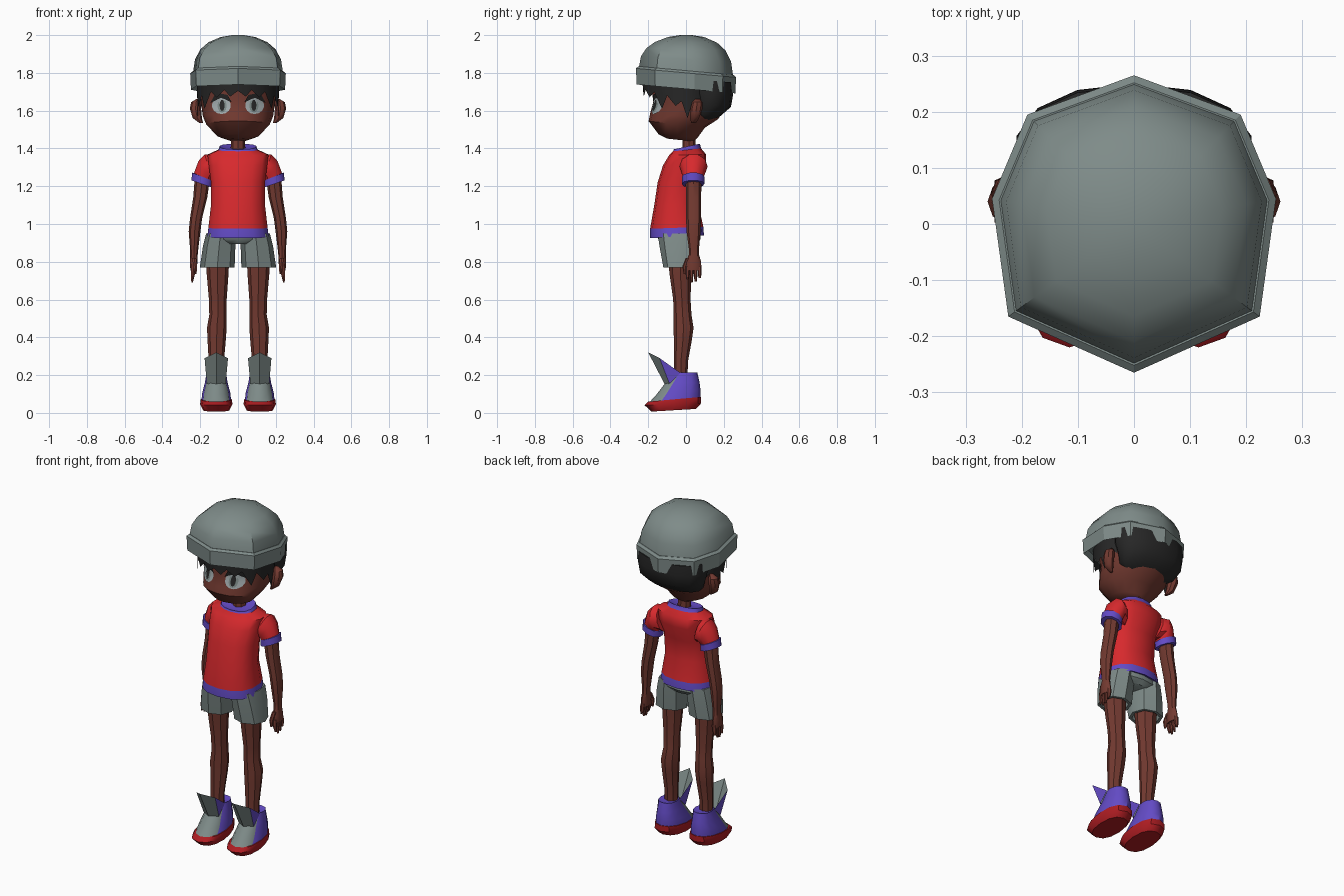
import bpy, bmesh, math

def mat(name, r, g, b):
    m = bpy.data.materials.new(name)
    m.diffuse_color = (r, g, b, 1)
    return m

SKIN = mat("brown_skin", 0.17, 0.042, 0.03)
RED = mat("shirt_red", 0.68, 0.022, 0.026)
PURPLE = mat("trim_purple", 0.125, 0.07, 0.56)
GREY = mat("cloth_grey", 0.21, 0.26, 0.25)
HAIR = mat("black_hair", 0.02, 0.02, 0.02)
SOLE = mat("sole_red", 0.42, 0.012, 0.016)
EYE = mat("eye_grey", 0.36, 0.41, 0.42)

def make(name, verts, faces, mats, idx=None, mirror=False, smooth=40):
    me = bpy.data.meshes.new(name)
    me.from_pydata(verts, [], faces)
    for m in mats:
        me.materials.append(m)
    if idx:
        me.polygons.foreach_set("material_index", idx)
    bm = bmesh.new()
    bm.from_mesh(me)
    bmesh.ops.recalc_face_normals(bm, faces=bm.faces)
    bm.to_mesh(me)
    bm.free()
    ob = bpy.data.objects.new(name, me)
    bpy.context.collection.objects.link(ob)
    bpy.ops.object.select_all(action='DESELECT')
    ob.select_set(True)
    bpy.context.view_layer.objects.active = ob
    if smooth:
        bpy.ops.object.shade_smooth_by_angle(angle=math.radians(smooth))
    if mirror:
        mod = ob.modifiers.new("mirror", 'MIRROR')
        mod.use_mirror_merge = False
    return ob

def skin(name, rings, mats, rule=None, caps=True, **kw):
    """Bridge rings of equal length; rule(band, side) gives the material."""
    n = len(rings[0])
    verts = [p for r in rings for p in r]
    faces, idx = [], []
    for b in range(len(rings) - 1):
        for i in range(n):
            j = (i + 1) % n
            faces.append((b*n + i, b*n + j, b*n + n + j, b*n + n + i))
            idx.append(rule(b, i) if rule else 0)
    if caps:
        last = len(rings) - 1
        faces += [tuple(range(n)), tuple(range(last*n, last*n + n))]
        idx += [rule(0, n // 2) if rule else 0, rule(last - 1, n // 2) if rule else 0]
    return make(name, verts, faces, mats, idx, **kw)

def oval(c, n, power=1.0):
    """Ring from (cx, cy, cz, rx, ry, slope_x, slope_y), first point at the front."""
    cx, cy, cz, rx, ry, sx, sy = (tuple(c) + (0, 0))[:7]
    out = []
    for i in range(n):
        a = 2*math.pi*i/n
        s, k = math.sin(a), -math.cos(a)
        dx = rx*math.copysign(abs(s)**power, s)
        dy = ry*math.copysign(abs(k)**power, k)
        out.append((cx + dx, cy + dy, cz + sx*dx + sy*dy))
    return out

def loft(name, data, mats, n=10, power=1.0, **kw):
    return skin(name, [oval(c, n, power) for c in data], mats, **kw)

def body(zf, zb, hw, yf, yb):
    """Centred section given by its front and back heights and depths."""
    return (0, (yf + yb)/2, (zf + zb)/2, hw, (yb - yf)/2, 0, (zb - zf)/(yb - yf))

# Hat: eight-sided band and dome
half = [(0.19, 0.195), (0.253, 0.045), (0.224, -0.165)]
plan = [(0, 0.265)] + half + [(0, -0.265)] + [(-x, y) for x, y in half[::-1]]
def hat_ring(s, z, tilt):
    return [(x*s, y*s, z - tilt*y*s) for x, y in plan]
skin("hat_band", [hat_ring(0.9, 1.74, .09), hat_ring(0.985, 1.715, .09), hat_ring(1, 1.80, .09),
                  hat_ring(0.95, 1.812, .09), hat_ring(0.9, 1.81, .09)], [GREY], smooth=25)
skin("hat_dome", [hat_ring(0.945, 1.80, .09), hat_ring(0.90, 1.873, .06), hat_ring(0.79, 1.925, .03),
                  hat_ring(0.62, 1.962, .01), hat_ring(0.36, 1.99, 0), hat_ring(0.12, 2.0, 0)],
     [GREY], smooth=50)

# Head
head = [(1.452, 1.437, .05, -.10, .04), (1.475, 1.455, .11, -.145, .06), (1.545, 1.51, .168, -.198, .10),
        (1.585, 1.555, .186, -.19, .17), (1.65, 1.62, .195, -.172, .21), (1.77, 1.75, .205, -.195, .22)]
loft("head", [body(*h) for h in head], [SKIN], n=16)
loft("neck", [(0, .015, 1.36, .04, .035), (0, .015, 1.48, .036, .034)], [SKIN], n=8)
loft("ear", [(.195, .04, 1.535, .01, .012), (.215, .045, 1.56, .024, .024), (.225, .055, 1.61, .03, .032),
             (.222, .06, 1.645, .026, .027), (.21, .06, 1.662, .01, .012)], [SKIN], n=8, mirror=True)

# Hair: rounded back and a jagged fringe
loft("hair_back", [body(1.545, 1.525, .10, .03, .09), body(1.59, 1.565, .176, .03, .175),
                   body(1.645, 1.62, .202, .02, .238), body(1.70, 1.69, .214, .0, .25),
                   body(1.77, 1.75, .214, .0, .245)], [HAIR], n=14, power=.9)
teeth = [(0, 1.705), (11, 1.675), (20, 1.71), (32, 1.67), (42, 1.70), (56, 1.61), (64, 1.68),
         (76, 1.625), (84, 1.65), (93, 1.56), (101, 1.63), (112, 1.66), (120, 1.64)]
verts, faces = [], []
for a, z in teeth:
    s, c = math.sin(math.radians(a)), math.cos(math.radians(a))
    yr = .232 if c > 0 else .16
    verts += [(.218*s, -yr*c, 1.77), (.214*s, -(yr - .005)*c, z)]
for i in range(len(teeth) - 1):
    faces.append((2*i, 2*i + 2, 2*i + 3, 2*i + 1))
make("hair_fringe", verts, faces, [HAIR], mirror=True)

# Eyes: thin plates following the face
def face_y(x, z):
    for a, b in zip(head, head[1:]):
        if a[0] <= z <= b[0]:
            t = (z - a[0])/(b[0] - a[0])
            hw, yf, yb = (a[k] + (b[k] - a[k])*t for k in (2, 3, 4))
            cy = (yf + yb)/2
            return cy - (cy - yf)*math.sqrt(max(0, 1 - (x/hw)**2))
    return 0

def plate(name, pts, m, lift):
    cx, cz = (sum(p[k] for p in pts)/len(pts) for k in (0, 1))
    vs = [(x, face_y(x, z) - lift, z) for x, z in pts + [(cx, cz)]]
    n = len(pts)
    make(name, vs, [(i, (i + 1) % n, n) for i in range(n)], [m], mirror=True)

def disc(cx, cz, rx, rz, n=14):
    return [(cx + rx*math.sin(2*math.pi*i/n), cz + rz*math.cos(2*math.pi*i/n)) for i in range(n)]

plate("eye", disc(.088, 1.628, .05, .046), EYE, .002)
plate("iris", disc(.084, 1.626, .024, .036), GREY, .004)
plate("pupil", disc(.084, 1.628, .013, .03), HAIR, .006)
plate("eyelash", [(.034, 1.645), (.06, 1.668), (.09, 1.673), (.12, 1.665), (.146, 1.64),
                  (.125, 1.682), (.09, 1.69), (.055, 1.683)], HAIR, .005)

# Shirt with hem and collar
shirt = [(.94, .95, .14, -.15, .07), (.925, .94, .166, -.19, .095), (.975, .985, .160, -.19, .092),
         (1.10, 1.10, .146, -.168, .066), (1.22, 1.22, .146, -.15, .075), (1.31, 1.31, .158, -.122, .108),
         (1.363, 1.37, .165, -.09, .105), (1.385, 1.40, .105, -.068, .08), (1.395, 1.425, .098, -.066, .074),
         (1.39, 1.41, .06, -.045, .05)]
loft("shirt", [body(*s) for s in shirt], [RED, PURPLE], n=14, power=.85,
     rule=lambda b, i: 1 if b < 2 or b >= 7 else 0)

# Sleeves and cuffs
loft("sleeve", [(.125, .035, 1.30, .018, .06, 4, 0), (.157, .04, 1.305, .02, .074, 3.3, 0),
                (.176, .04, 1.28, .035, .066, 1.6, 0), (.188, .038, 1.245, .048, .054, .5, 0)],
     [RED], n=10, mirror=True)
loft("cuff", [(.188, .038, 1.25, .045, .05, .45, 0), (.188, .038, 1.25, .057, .06, .4, 0),
              (.192, .038, 1.212, .058, .06, .35, 0), (.192, .038, 1.212, .042, .045, .35, 0)],
     [PURPLE], n=10, mirror=True)

# Arms, palms and fingers
loft("arm", [(.19, .04, 1.23, .04, .042), (.20, .04, 1.14, .037, .04), (.222, .04, 1.03, .032, .04),
             (.23, .04, .96, .031, .037), (.232, .042, .87, .022, .027), (.233, .042, .84, .02, .026),
             (.235, .04, .80, .02, .04), (.235, .04, .755, .017, .042)], [SKIN], n=8, mirror=True)
for k in range(4):
    y, tip = .008 + .0215*k, (.705, .69, .695, .715)[k]
    loft("finger", [(.235, y, .775, .014, .0105), (.238, y, .735, .012, .010), (.243, y, tip, .005, .006)],
         [SKIN], n=6, mirror=True)
loft("thumb", [(.232, .01, .82, .012, .012), (.226, -.008, .775, .012, .011), (.224, -.006, .735, .005, .006)],
     [SKIN], n=6, mirror=True)

# Shorts
loft("shorts_hips", [(0, -.035, .895, .10, .09), (0, -.035, .92, .155, .112), (0, -.04, .97, .15, .115)],
     [GREY], n=12, power=.85)
loft("shorts_leg", [(.092, -.038, .95, .077, .112), (.1, -.035, .88, .086, .105), (.11, -.032, .77, .092, .088),
                    (.11, -.032, .77, .075, .072), (.11, -.032, .81, .065, .065)],
     [GREY], n=8, power=.9, mirror=True)

# Legs
loft("leg", [(.108, -.03, .84, .062, .064), (.108, -.03, .74, .058, .058), (.107, -.022, .60, .047, .046),
             (.106, -.018, .52, .046, .047), (.112, -.013, .45, .052, .053), (.113, -.017, .38, .048, .047),
             (.115, -.027, .27, .04, .037), (.115, -.028, .17, .038, .036)], [SKIN], n=8, mirror=True)

# Shoes: sole, then upper with a pale front
loft("sole", [(.115, -.065, .014, .07, .118, 0, .06), (.115, -.07, .046, .086, .15, 0, .03),
              (.115, -.06, .072, .082, .14, 0, .09)], [SOLE], n=12, power=.85, mirror=True)
loft("shoe", [(.115, -.058, .07, .078, .134, 0, .09), (.115, -.04, .108, .074, .117, 0, .1),
              (.115, -.018, .16, .06, .09), (.115, -.002, .213, .052, .062), (.115, -.004, .205, .038, .04)],
     [PURPLE, GREY], n=12, power=.9, mirror=True,
     rule=lambda b, i: 1 if b < 3 and (i < 2 or i > 9) else 0)

# Flared shoe tongue: grey front with purple flanks
tongue = [(0, -.112, .15), (0, -.2, .32)]
for s in (-1, 1):
    tongue += [(s*.05, -.088, .155), (s*.062, -.14, .29), (s*.05, -.03, .212)]
make("shoe_tongue", [(x + .115, y, z) for x, y, z in tongue],
     [(0, 1, 3, 2), (0, 5, 6, 1), (2, 3, 4), (5, 7, 6)], [GREY, PURPLE], [0, 0, 1, 1],
     mirror=True, smooth=20)
